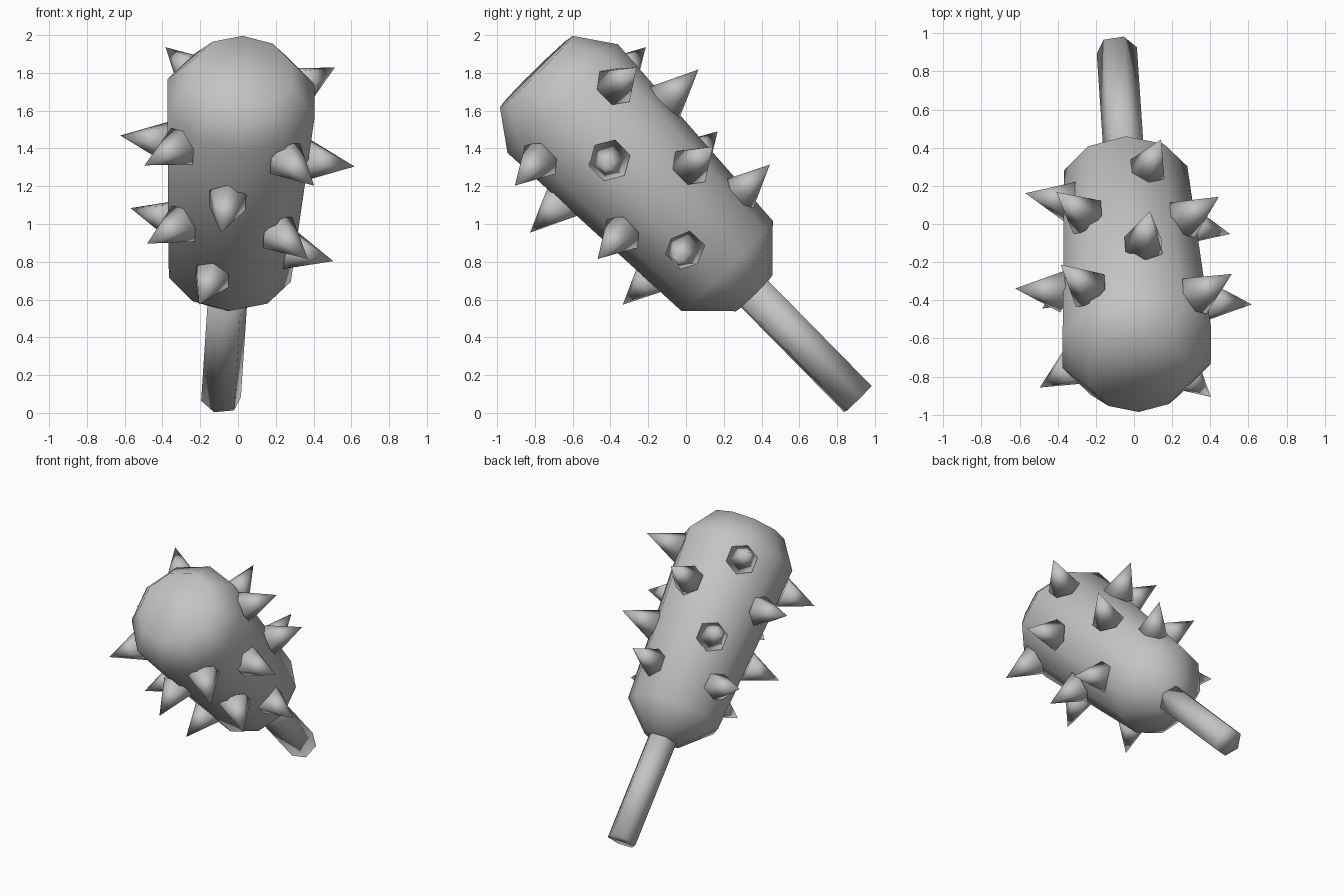
import bpy
import bmesh
from math import radians, cos, sin, tau
from mathutils import Matrix, Vector

cube = bpy.data.objects.get("Cube")
if cube:
    bpy.data.objects.remove(cube, do_unlink=True)

grey = bpy.data.materials.new("plain_grey")
grey.use_nodes = True
grey.diffuse_color = (0.55, 0.55, 0.55, 1)
grey.node_tree.nodes["Principled BSDF"].inputs["Base Color"].default_value = grey.diffuse_color


def frame(x_axis, y_axis, z_axis, origin):
    """Matrix that places a local frame at an origin."""
    m = Matrix((x_axis, y_axis, z_axis)).transposed().to_4x4()
    m.translation = origin
    return m


def lathe(name, profile, sides, turn, matrix):
    """Solid of revolution from (radius, height) pairs along local z."""
    bm = bmesh.new()
    rings = []
    for radius, height in profile:
        angles = [radians(turn) + tau * i / sides for i in range(sides)]
        rings.append([bm.verts.new((radius * cos(a), radius * sin(a), height)) for a in angles])
    for low, high in zip(rings, rings[1:]):
        for i in range(sides):
            j = (i + 1) % sides
            bm.faces.new((low[i], low[j], high[j], high[i]))
    bm.faces.new(rings[0][::-1])
    if profile[-1][0] > 0:
        bm.faces.new(rings[-1])
    bmesh.ops.remove_doubles(bm, verts=bm.verts, dist=1e-5)
    bm.transform(matrix)
    bmesh.ops.recalc_face_normals(bm, faces=bm.faces)
    for face in bm.faces:
        face.smooth = True
    mesh = bpy.data.meshes.new(name)
    bm.to_mesh(mesh)
    bm.free()
    mesh.materials.append(grey)
    bpy.context.collection.objects.link(bpy.data.objects.new(name, mesh))


# Leaning club axis, from the butt of the handle to the crown
butt = Vector((-0.09, 0.91, 0.073))
crown = Vector((0.025, -0.793, 1.807))
axis = (crown - butt).normalized()
length = (crown - butt).length
up = axis.cross(Vector((1, 0, 0))).normalized()
club = frame(up.cross(axis), up, axis, butt)

# Six-sided grip and ten-sided tapered head
lathe("handle", [(0.107, 0), (0.107, 0.86)], 6, 10, club)
lathe("head", [(0.135, 0.785), (0.34, 0.99), (0.41, 2.233), (0.27, length)], 10, 18, club)

# Four rows of four spikes: (height on axis, tip radius, first angle)
spike_height = 0.25
rows = [(1.222, 0.565, -18), (1.515, 0.605, 40), (1.843, 0.627, -8), (2.10, 0.64, 38)]
for row, (height, tip, start) in enumerate(rows, 1):
    for k in range(4):
        a = radians(start + 90 * k)
        out = Vector((cos(a), sin(a), 0))
        along = Vector((0, 0, 1))
        base = out * (tip - spike_height) + along * height
        place = club @ frame(along, out.cross(along), out, base)
        lathe(f"spike_row{row}_{k + 1}", [(0.113, 0), (0, spike_height)], 6, 0, place)
